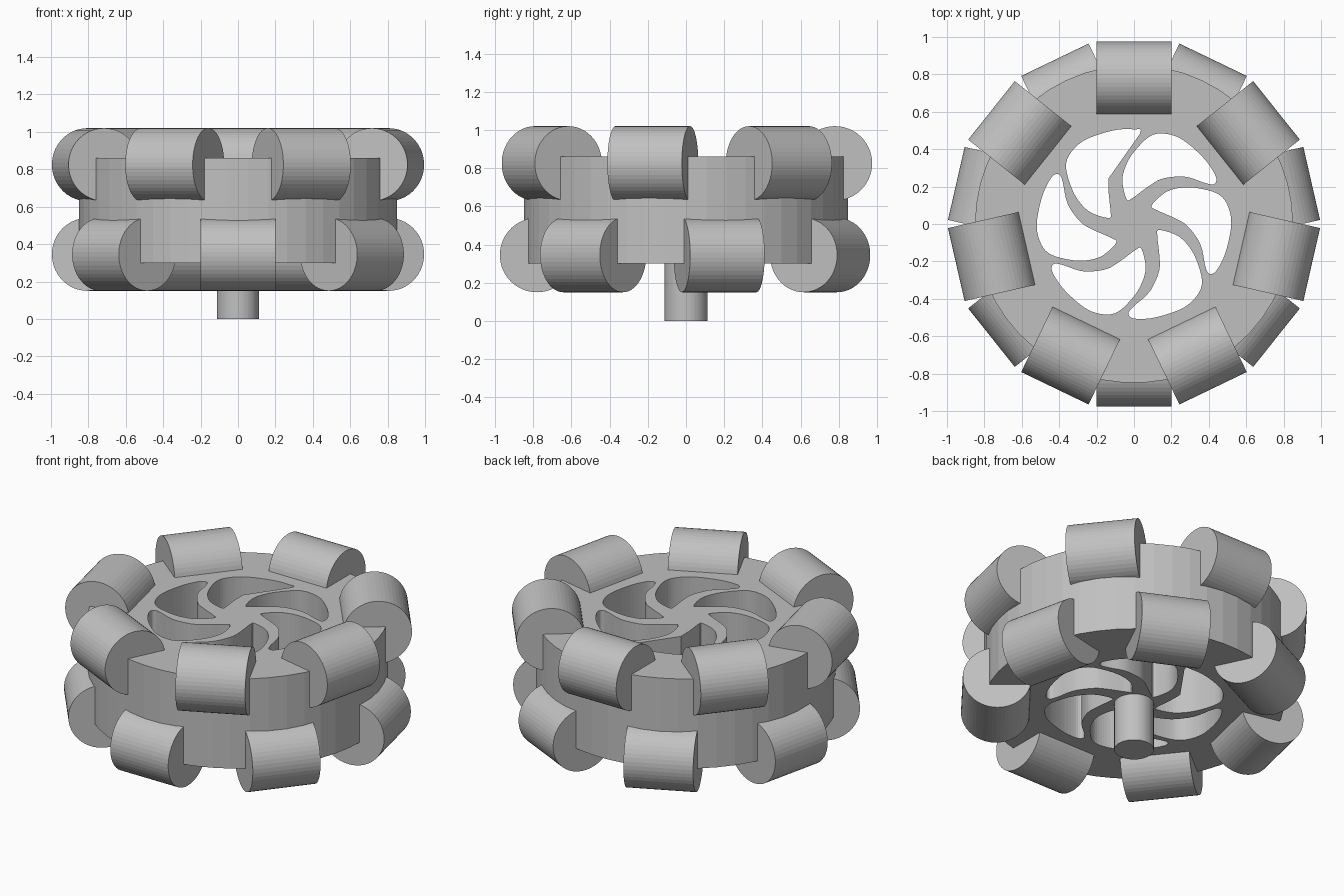
import bpy
from math import cos, sin, pi, tau
from mathutils import Matrix, Vector

if "Cube" in bpy.data.objects:
    bpy.data.objects.remove(bpy.data.objects["Cube"], do_unlink=True)

SIDES = 50
DISC_RADIUS, DISC_BOTTOM, DISC_TOP = 0.85, 0.30, 0.86
ROLLER_RADIUS, ROLLER_LENGTH, ROLLER_RING = 0.195, 0.40, 0.78
ROLLERS, WINDOWS = 7, 6

grey = bpy.data.materials.new("light grey")
grey.use_nodes = True
colour = (0.53, 0.53, 0.53, 1)
grey.diffuse_color = colour
grey.node_tree.nodes["Principled BSDF"].inputs["Base Color"].default_value = colour


def cylinder(name, radius, depth, matrix):
    bpy.ops.mesh.primitive_cylinder_add(vertices=SIDES, radius=radius, depth=depth)
    ob = bpy.context.object
    ob.name = name
    ob.matrix_world = matrix
    ob.data.materials.append(grey)
    return ob


def smooth_loop(points, straight=(), steps=5):
    """Closed Catmull-Rom loop; segments listed in straight stay as chords."""
    pts = [Vector(p) for p in points]
    n, out = len(pts), []
    for i in range(n):
        a, b, c, d = (pts[(i + j) % n] for j in (-1, 0, 1, 2))
        for s in range(1 if i in straight else steps):
            t = s / steps
            out.append(0.5 * (2 * b + (c - a) * t + (2 * a - 5 * b + 4 * c - d) * t * t
                              + (3 * b - a - 3 * c + d) * t ** 3))
    return out


# One swept window between two curved spokes
window = [(.095, .10), (.17, .17), (.26, .195), (.35, .19), (.45, .16), (.50, .10),
          (.52, 0), (.49, -.15), (.44, -.25), (.40, -.265), (.38, -.22),
          (.365, -.14), (.34, -.08), (.28, -.005), (.21, .035), (.12, .075)]

# Wheel body: round outline with window holes, extruded
outlines = [[Vector((DISC_RADIUS * cos(tau * i / SIDES), DISC_RADIUS * sin(tau * i / SIDES)))
             for i in range(SIDES)]]
for k in range(WINDOWS):
    if k == 2:  # one spoke has a straight side
        loop = smooth_loop(window[:10] + window[13:], straight=(9, 10, 11))
    else:
        loop = smooth_loop(window)
    turn = Matrix.Rotation(k * tau / WINDOWS, 2)
    outlines.append([turn @ p for p in loop])

curve = bpy.data.curves.new("wheel_body", 'CURVE')
curve.dimensions = '2D'
curve.fill_mode = 'BOTH'
curve.extrude = (DISC_TOP - DISC_BOTTOM) / 2
for loop in outlines:
    spline = curve.splines.new('POLY')
    spline.points.add(len(loop) - 1)
    for point, p in zip(spline.points, loop):
        point.co = (p.x, p.y, 0, 1)
    spline.use_cyclic_u = True
    spline.use_smooth = False
curve.materials.append(grey)
body = bpy.data.objects.new("wheel_body", curve)
body.location.z = (DISC_TOP + DISC_BOTTOM) / 2
bpy.context.collection.objects.link(body)
bpy.ops.object.select_all(action='DESELECT')
body.select_set(True)
bpy.context.view_layer.objects.active = body
bpy.ops.object.convert(target='MESH')
bpy.ops.object.shade_flat()

# Two staggered rings of rollers lying tangent to the rim
for row, height, start in (("upper", 0.825, pi / 2), ("lower", 0.345, -pi / 2)):
    for k in range(ROLLERS):
        matrix = (Matrix.Rotation(start + k * tau / ROLLERS, 4, 'Z')
                  @ Matrix.Translation((ROLLER_RING, 0, height))
                  @ Matrix.Rotation(pi / 2, 4, 'X'))
        cylinder(f"{row}_roller_{k + 1}", ROLLER_RADIUS, ROLLER_LENGTH, matrix)

# Axle stub under the hub
AXLE_TOP = 0.5
cylinder("axle", 0.112, AXLE_TOP, Matrix.Translation((0, 0, AXLE_TOP / 2)))
